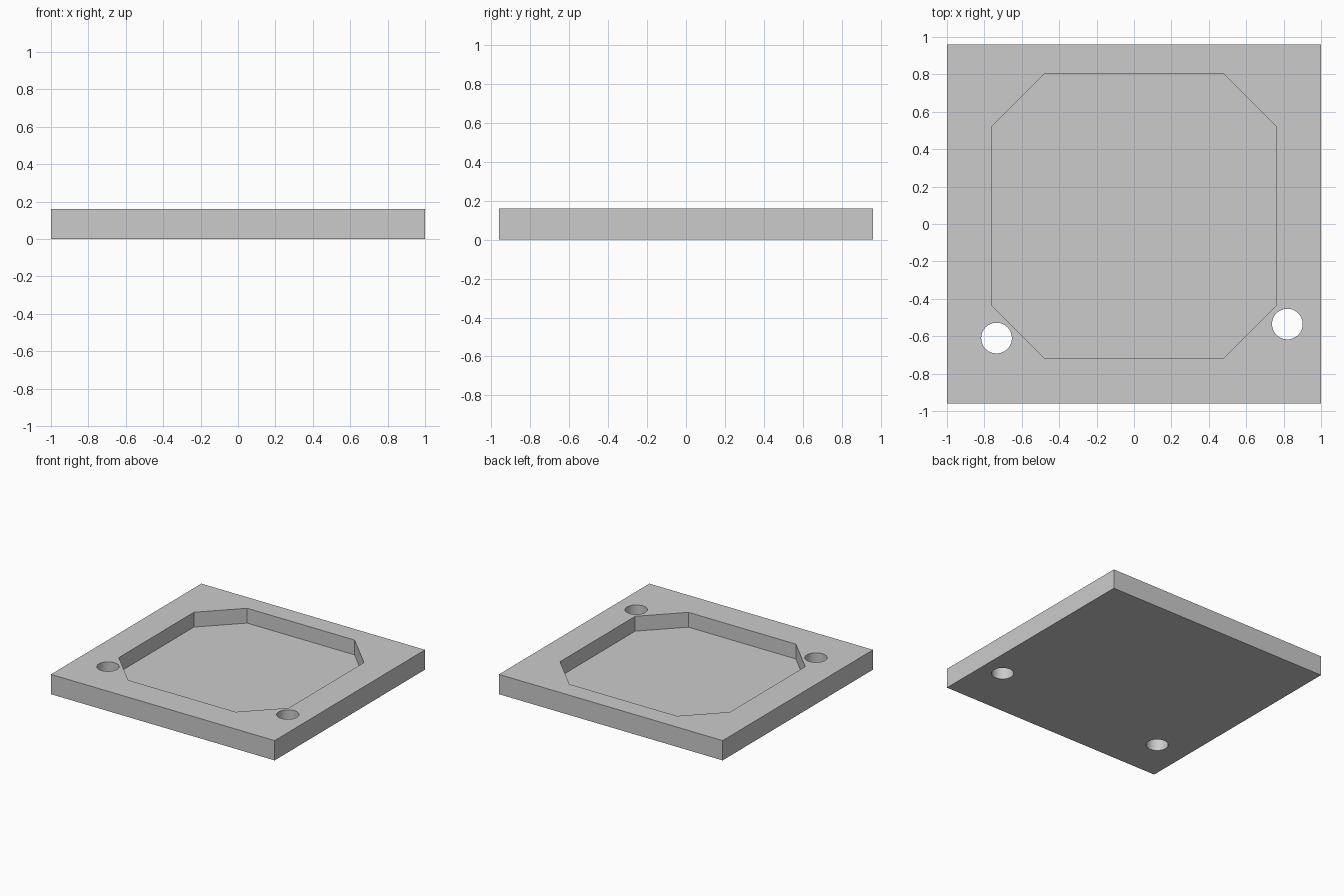
import bpy
import bmesh
import math

default = bpy.data.objects.get("Cube")
if default:
    bpy.data.objects.remove(default, do_unlink=True)

HEIGHT = 0.16
FLOOR = 0.04

grey = bpy.data.materials.new("plain grey")
grey.use_nodes = True
colour = (0.6, 0.6, 0.6, 1)
grey.diffuse_color = colour
grey.node_tree.nodes["Principled BSDF"].inputs["Base Color"].default_value = colour


def prism(name, outline, bottom, top):
    """Extrude a flat outline from one height to another."""
    bm = bmesh.new()
    base = bm.faces.new([bm.verts.new((x, y, bottom)) for x, y in outline])
    grown = bmesh.ops.extrude_face_region(bm, geom=[base])["geom"]
    for v in grown:
        if isinstance(v, bmesh.types.BMVert):
            v.co.z = top
    bmesh.ops.recalc_face_normals(bm, faces=bm.faces)
    mesh = bpy.data.meshes.new(name)
    bm.to_mesh(mesh)
    bm.free()
    mesh.materials.append(grey)
    obj = bpy.data.objects.new(name, mesh)
    bpy.context.collection.objects.link(obj)
    return obj


def circle(cx, cy, r, count=48):
    steps = [2 * math.pi * i / count for i in range(count)]
    return [(cx + r * math.cos(a), cy + r * math.sin(a)) for a in steps]


# Square-edged plate
plate = prism("base_plate", [(-1, -0.96), (1, -0.96), (1, 0.96), (-1, 0.96)], 0, HEIGHT)

# Octagonal pocket, set slightly towards the back
long, short, shift = 0.76, 0.48, 0.043
octagon = [(long, -short), (long, short), (short, long), (-short, long),
           (-long, short), (-long, -short), (-short, -long), (short, -long)]
cutters = [prism("pocket_cutter", [(x, y + shift) for x, y in octagon], FLOOR, HEIGHT + 0.1)]

# Two through holes near the front corners
for side, x, y in (("right", -0.735, -0.61), ("left", 0.82, -0.535)):
    cutters.append(prism(side + "_hole_cutter", circle(x, y, 0.082), -0.1, HEIGHT + 0.1))

# Cut the plate, then drop the cutters
bpy.context.view_layer.objects.active = plate
for cutter in cutters:
    cut = plate.modifiers.new(cutter.name, "BOOLEAN")
    cut.operation = "DIFFERENCE"
    cut.solver = "EXACT"
    cut.object = cutter
    bpy.ops.object.modifier_apply(modifier=cut.name)
    bpy.data.objects.remove(cutter, do_unlink=True)

# Smooth hole walls, crisp edges elsewhere
bpy.ops.object.select_all(action="DESELECT")
plate.select_set(True)
bpy.ops.object.shade_smooth_by_angle(angle=math.radians(30))
